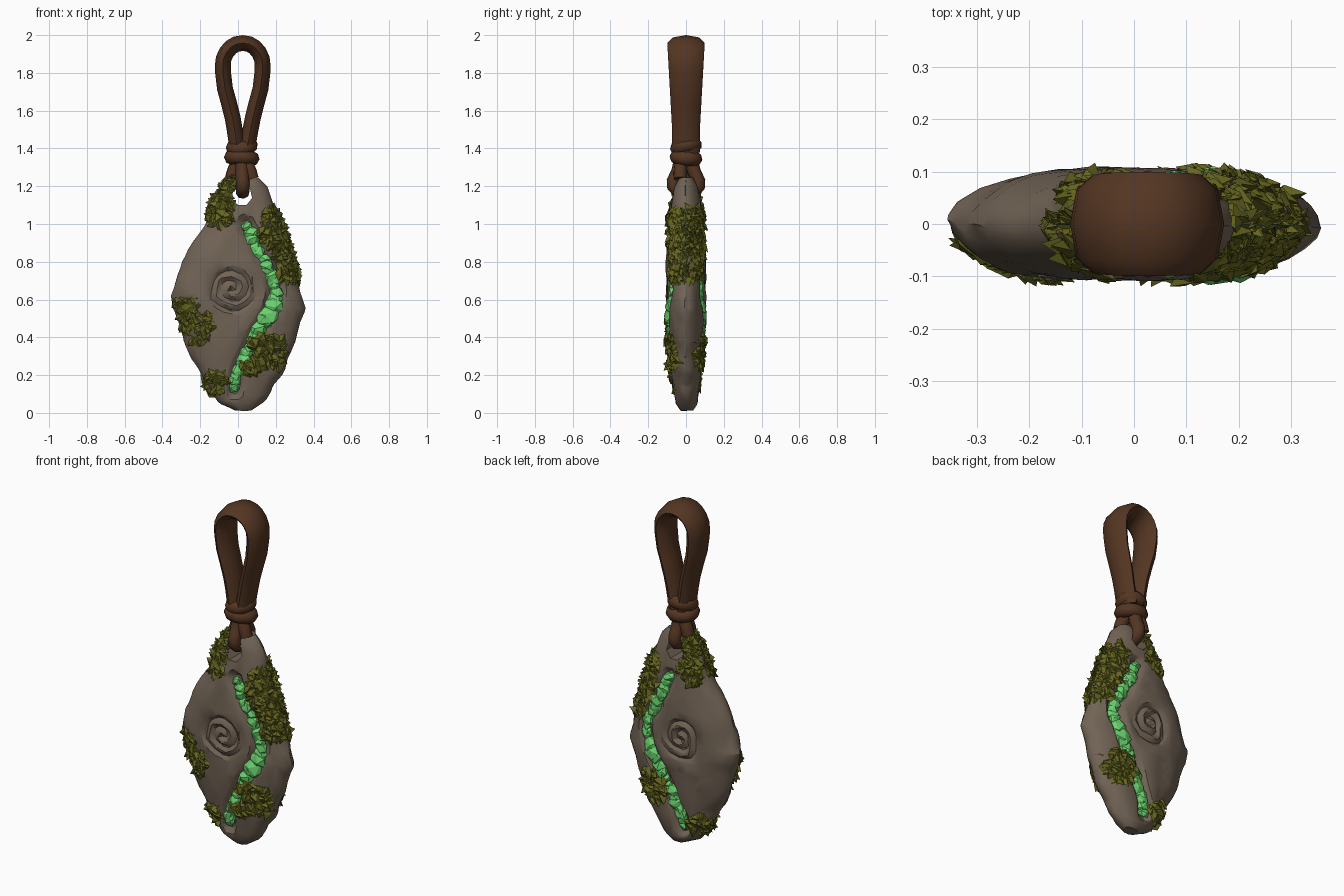
import bpy, bmesh, math, random
from mathutils import Vector, Matrix, noise

if "Cube" in bpy.data.objects:
    bpy.data.objects.remove(bpy.data.objects["Cube"])

random.seed(7)

def material(name, rgb):
    m = bpy.data.materials.new(name)
    m.diffuse_color = (*rgb, 1)
    m.use_nodes = True
    m.node_tree.nodes["Principled BSDF"].inputs["Base Color"].default_value = m.diffuse_color
    return m

STONE = material("stone", (0.168, 0.127, 0.092))
MOSSY = material("mossy stone", (0.135, 0.110, 0.058))
MOSS = material("moss", (0.135, 0.135, 0.015))
CRYSTAL = material("green crystal", (0.15, 0.66, 0.16))
CORD = material("leather cord", (0.088, 0.036, 0.016))

# Stone profile: z, left x, right x, half depth
PROFILE = [(0.01, -0.01, 0.07, 0.03), (0.05, -0.09, 0.13, 0.055), (0.2, -0.205, 0.235, 0.078),
           (0.4, -0.29, 0.305, 0.098), (0.55, -0.335, 0.352, 0.107), (0.62, -0.348, 0.335, 0.108),
           (0.8, -0.30, 0.295, 0.107), (1.0, -0.175, 0.225, 0.097), (1.1, -0.135, 0.185, 0.08),
           (1.2, -0.085, 0.155, 0.062), (1.25, -0.02, 0.11, 0.035)]
VEIN = [(0.04, 1.0), (0.09, 0.90), (0.14, 0.80), (0.195, 0.71), (0.2, 0.62), (0.155, 0.51),
        (0.08, 0.40), (0.04, 0.30), (0.0, 0.21), (-0.025, 0.12)]
# Moss patches: x, z, radius, sides it grows on, amount
PATCHES = [(-0.06, 1.18, 0.06, (-1, 1), 50), (-0.10, 1.07, 0.08, (-1, 1), 75),
           (0.18, 1.03, 0.06, (-1, 1), 50), (0.20, 0.95, 0.075, (-1, 1), 70),
           (0.25, 0.85, 0.07, (-1, 1), 65), (0.28, 0.75, 0.06, (-1, 1), 48),
           (-0.28, 0.55, 0.065, (-1,), 40), (-0.22, 0.46, 0.085, (-1,), 65),
           (-0.12, 0.16, 0.06, (-1, 1), 36), (0.16, 0.33, 0.095, (-1, 1), 75),
           (0.07, 0.24, 0.05, (-1,), 14)]

def section(z):
    z = min(max(z, PROFILE[0][0]), PROFILE[-1][0])
    for a, b in zip(PROFILE, PROFILE[1:]):
        if z <= b[0]:
            t = (z - a[0]) / (b[0] - a[0])
            l, r, d = (a[i] + (b[i] - a[i]) * t for i in (1, 2, 3))
            return (l + r) / 2, (r - l) / 2, d

def depth(x, z):
    c, w, d = section(z)
    return d * math.sqrt(max(0, 1 - min(1, abs((x - c) / w)) ** 2.6))

def vein_distance(x, z):
    p, best = Vector((x, z)), 9
    for a, b in zip(VEIN, VEIN[1:]):
        a, b = Vector(a), Vector(b)
        t = max(0, min(1, (p - a).dot(b - a) / (b - a).length_squared))
        best = min(best, (p - a - (b - a) * t).length)
    return best

def carving(x, z):
    """Depth of the vein channel and of the spiral."""
    cut = 0.035 * max(0, min(1, (0.052 - vein_distance(x, z)) / 0.03))
    dx, dz = x + 0.03, z - 0.66
    r = math.hypot(dx, dz)
    if r < 0.14:
        pitch = 0.054
        phase = (r / pitch - math.atan2(dz, dx) / math.tau) % 1
        cut += 0.027 * max(0, 1 - abs(phase - 0.5) * 3) * min(1, (0.14 - r) / 0.02)
    return cut

def finish(name, bm, mat):
    me = bpy.data.meshes.new(name)
    bm.to_mesh(me)
    bm.free()
    me.materials.append(mat)
    ob = bpy.data.objects.new(name, me)
    bpy.context.collection.objects.link(ob)
    return ob

def activate(ob):
    bpy.ops.object.select_all(action='DESELECT')
    ob.select_set(True)
    bpy.context.view_layer.objects.active = ob

# Stone: lofted rings with carved channel, spiral and rough surface
bm = bmesh.new()
N, ROWS, rings = 144, 120, []
for j in range(ROWS + 1):
    z = 0.01 + 1.24 * j / ROWS
    c, w, d = section(z)
    ring = []
    for i in range(N):
        t = math.tau * i / N
        x = c + w * math.sin(t)
        side = -1 if math.cos(t) > 0 else 1
        y = depth(x, z)
        y = side * max(y - carving(x, z), y * 0.3)
        p = Vector((x, y, z))
        n = noise.noise_vector(p * 9) * 0.013 + noise.cell_vector(p * 11) * 0.008 - Vector((0.004, 0.004, 0.004))
        ring.append(bm.verts.new((x + n.x, y + n.y * 0.6, max(0.005, z + n.z * 0.5))))
    rings.append(ring)
for a, b in zip(rings, rings[1:]):
    for i in range(N):
        bm.faces.new((a[i], a[(i + 1) % N], b[(i + 1) % N], b[i]))
bm.faces.new(rings[0][::-1])
bm.faces.new(rings[-1])
for _ in range(2):
    bmesh.ops.smooth_vert(bm, verts=bm.verts[:], factor=0.4, use_axis_x=True, use_axis_y=True, use_axis_z=True)
bmesh.ops.recalc_face_normals(bm, faces=bm.faces[:])
stone = finish("stone", bm, STONE)
stone.data.materials.append(MOSSY)

# Cord hole
bm = bmesh.new()
bmesh.ops.create_cone(bm, cap_ends=True, segments=7, radius1=0.056, radius2=0.056, depth=0.5,
                      matrix=Matrix.Translation((0.02, 0, 1.15)) @ Matrix.Rotation(math.pi / 2, 4, 'X'))
cutter = finish("hole_cutter", bm, STONE)
cutter.hide_render = True
mod = stone.modifiers.new("hole", 'BOOLEAN')
mod.operation, mod.object, mod.solver = 'DIFFERENCE', cutter, 'EXACT'
stone.modifiers.new("facets", 'DECIMATE').ratio = 0.06
activate(stone)
bpy.ops.object.convert(target='MESH')
bpy.data.objects.remove(cutter)
for f in stone.data.polygons:
    x, y, z = f.center
    f.material_index = int(any(math.hypot(x - px, z - pz) < r * 0.9 and (1 if y > 0 else -1) in sides
                               for px, pz, r, sides, _ in PATCHES))
bpy.ops.object.shade_smooth_by_angle(angle=math.radians(30))

# Crystals: rough chunks along the vein on both faces
bm = bmesh.new()
for side in (-1, 1):
    for a, b in zip(VEIN, VEIN[1:]):
        for k in range(3):
            t = (k + random.uniform(0.3, 0.7)) / 3
            x, z = (a[i] + (b[i] - a[i]) * t for i in (0, 1))
            size = 0.035 + 0.018 * math.exp(-((z - 0.52) / 0.07) ** 2) + random.uniform(-0.006, 0.006)
            rot = Matrix.Rotation(random.uniform(0, 6), 4, 'Y') @ Matrix.Rotation(random.uniform(-.5, .5), 4, 'X')
            loc = Matrix.Translation((x + random.uniform(-0.01, 0.01), side * (depth(x, z) - 0.024), z))
            chunk = bmesh.ops.create_icosphere(bm, subdivisions=1, radius=size,
                                               matrix=loc @ rot @ Matrix.Diagonal((1, 0.7, 1.15, 1)))
            for v in chunk["verts"]:
                v.co += Vector([random.uniform(-0.12, 0.12) * size for _ in range(3)])
finish("crystal_vein", bm, CRYSTAL)

# Moss: folded leaf shards scattered over each patch
bm = bmesh.new()
for px, pz, rad, sides, amount in PATCHES:
    for side in sides:
        for _ in range(amount):
            ang, r = random.uniform(0, math.tau), rad * math.sqrt(random.random())
            x, z = px + r * math.cos(ang), pz + r * math.sin(ang)
            if math.hypot(x - 0.02, z - 1.15) < 0.065:
                continue
            c, w, _d = section(z)
            x = max(c - w, min(c + w, x))
            y = side * (depth(x, z) + random.uniform(-0.005, 0.014))
            out = Vector(((x - c) / w * 0.5, side, 0.1)).normalized()
            out = (out + 0.45 * Vector([random.uniform(-1, 1) for _ in range(3)])).normalized()
            u = out.orthogonal().normalized()
            u.rotate(Matrix.Rotation(random.uniform(0, math.tau), 3, out))
            v, s, p = out.cross(u), random.uniform(0.026, 0.042), Vector((x, y, z))
            rim = [bm.verts.new(p + u * a * s + v * b * s - out * h * s) for a, b, h in
                   ((1.1, 0, 0.1), (0.2, 0.7, 0.4), (-0.9, 0.3, 0.1), (-0.3, -0.8, 0.4))]
            top = bm.verts.new(p + out * s * 0.3)
            for k in range(4):
                bm.faces.new((rim[k], rim[(k + 1) % 4], top))
            bm.faces.new(rim[::-1])
finish("moss", bm, MOSS)

# Cord pieces: tubes along smooth paths, widened in y where flattened
def tube(name, points, radius, closed=False, widen=None):
    cu = bpy.data.curves.new(name, 'CURVE')
    cu.dimensions = '3D'
    cu.bevel_depth, cu.bevel_resolution, cu.resolution_u = radius, 2, 3
    cu.use_fill_caps = True
    sp = cu.splines.new('BEZIER')
    sp.bezier_points.add(len(points) - 1)
    for bp, co in zip(sp.bezier_points, points):
        bp.co = co
        bp.handle_left_type = bp.handle_right_type = 'AUTO'
    sp.use_cyclic_u = closed
    cu.materials.append(CORD)
    ob = bpy.data.objects.new(name, cu)
    bpy.context.collection.objects.link(ob)
    activate(ob)
    bpy.ops.object.convert(target='MESH')
    if widen:
        for v in bpy.context.object.data.vertices:
            v.co.y *= widen(v.co.z)
    bpy.ops.object.shade_smooth_by_angle(angle=math.radians(50))

# Hanging loop: one broad strap, widest at the top
LOOP = [(0.0, 1.38), (-0.028, 1.56), (-0.079, 1.8), (-0.06, 1.91), (0.025, 1.958),
        (0.11, 1.91), (0.129, 1.8), (0.078, 1.56), (0.045, 1.38)]
tube("hanging_loop", [(x, 0, z) for x, z in LOOP], 0.042,
     widen=lambda z: 1.75 + 0.6 * max(0, min(1, (z - 1.5) / 0.45)))

for side, label in ((-1, "front"), (1, "back")):
    # Strands spreading from the knot and passing through the hole
    tube(label + "_lower_strand", [(0.02, side * 0.025, 1.36), (0.022, side * 0.042, 1.28),
                                   (0.025, side * 0.066, 1.2), (0.025, 0, 1.165)], 0.036)
    tube(label + "_knot_tail", [(0.02 - side * 0.01, side * 0.02, 1.34), (0.02 - side * 0.04, side * 0.03, 1.29),
                                (0.02 - side * 0.055, side * 0.03, 1.24)], 0.036)

# Knot wraps
for name, z, rx, ry, tilt in (("upper_wrap", 1.41, 0.046, 0.046, 0.012), ("lower_wrap", 1.35, 0.055, 0.048, -0.006)):
    tube(name, [(0.02 + rx * math.cos(a), ry * math.sin(a), z + tilt * math.sin(a + 0.6))
                for a in (math.tau * k / 8 for k in range(8))], 0.039, True)
